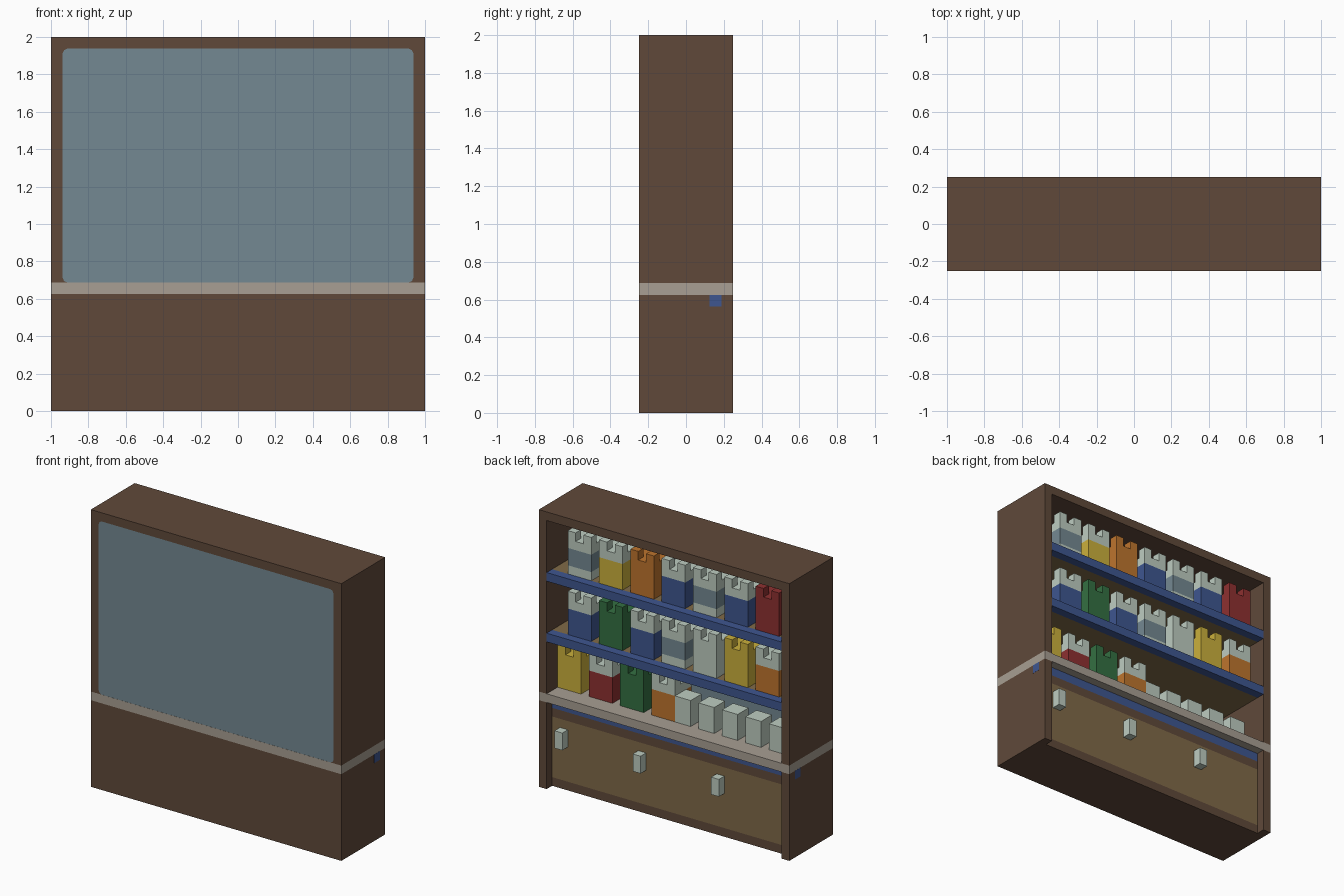
import bpy
import bmesh
from mathutils import Vector

cube = bpy.data.objects.get("Cube")
if cube:
    bpy.data.objects.remove(cube, do_unlink=True)

P = 1 / 16  # module used for every board thickness


def linear(c):
    c /= 255
    return c / 12.92 if c <= 0.04045 else ((c + 0.055) / 1.055) ** 2.4


def material(name, r, g, b):
    m = bpy.data.materials.new(name)
    m.use_nodes = True
    col = (linear(r), linear(g), linear(b), 1)
    m.diffuse_color = col
    m.node_tree.nodes["Principled BSDF"].inputs["Base Color"].default_value = col
    return m


WOOD = material("dark wood", 96, 73, 58)
STONE = material("counter stone", 168, 159, 147)
GLASS = material("grey blue", 116, 137, 146)
TAN = material("tan wood", 128, 106, 72)
BLUE = material("blue", 62, 86, 144)
WHITE = material("off white", 190, 205, 193)
YELLOW = material("yellow", 203, 176, 60)
ORANGE = material("orange", 190, 117, 46)
RED = material("red", 142, 48, 48)
GREEN = material("green", 52, 112, 66)


def make(name, boxes, mats):
    """One object from boxes given as (low corner, high corner, material index)."""
    bm = bmesh.new()
    for lo, hi, index in boxes:
        lo, hi = Vector(lo), Vector(hi)
        verts = bmesh.ops.create_cube(bm, size=1)["verts"]
        for v in verts:
            v.co = (lo + hi) / 2 + v.co * (hi - lo)
        for f in {f for v in verts for f in v.link_faces}:
            f.material_index = index
    mesh = bpy.data.meshes.new(name)
    bm.to_mesh(mesh)
    bm.free()
    for m in mats:
        mesh.materials.append(m)
    ob = bpy.data.objects.new(name, mesh)
    bpy.context.collection.objects.link(ob)
    return ob


def box(name, lo, hi, mat):
    return make(name, [(lo, hi, 0)], [mat])


W, D = 1.0, 0.25          # half width and half depth
IN = W - P                # inner half width
BACK = D - P              # recessed plane on the open side
C0, C1 = 10 * P, 11 * P   # counter bottom and top

# Carcass
for side, x in (("left", IN), ("right", -W)):
    box(side + "_lower_wall", (x, -D, 0), (x + P, D, C0), WOOD)
    box(side + "_upper_wall", (x, -D, C1), (x + P, D, 2), WOOD)
box("top_board", (-IN, -D, 2 - P), (IN, D, 2), WOOD)
box("bottom_board", (-IN, -D, 0), (IN, BACK, P), WOOD)
box("lower_front_board", (-IN, -D, P), (IN, -BACK, C0), WOOD)
box("counter", (-W, -D, C0), (W, D, C1), STONE)

# Large pane with small wooden corner fillets
box("front_pane", (-IN, -D + 0.001, C1), (IN, -BACK, 2 - P), GLASS)
bm = bmesh.new()
r = 0.025
for sx in (-1, 1):
    for z, sz in ((C1, 1), (2 - P, -1)):
        pts = [(0, 0), (r, 0), (r * 0.3, r * 0.3), (0, r)]
        vs = [bm.verts.new((sx * (IN - a), -D, z + sz * b)) for a, b in pts]
        f = bm.faces.new(vs)
        f.normal_update()
        if f.normal.y > 0:
            f.normal_flip()
mesh = bpy.data.meshes.new("pane_corners")
bm.to_mesh(mesh)
bm.free()
mesh.materials.append(WOOD)
bpy.context.collection.objects.link(bpy.data.objects.new("pane_corners", mesh))

# Drawer side: panel, rails and handles
box("drawer_panel", (-IN, BACK - P, P), (IN, BACK, 8 * P), TAN)
box("drawer_top_rail", (-IN, BACK - P, 8 * P), (IN, BACK, 9 * P), WOOD)
box("blue_rail", (-W - 0.001, BACK - P, 9 * P), (W + 0.001, BACK, C0), BLUE)
for i in range(3):
    x = (14 - 10 * i) * P
    box("drawer_handle", (x - P, BACK, 5 * P), (x, D, 7 * P), WHITE)

# Shelves with a blue edge
SHELF_TOPS = (25 * P, 18 * P)
for z in SHELF_TOPS:
    box("shelf", (-IN, -BACK, z - P), (IN, BACK, z), TAN)
    box("shelf_edge", (-IN, BACK, z - P), (IN, D, z), BLUE)


def jug(x, y, z, style):
    """Square jug with two raised spouts; x is its left side, y its outer face."""
    color, kind = style
    # layers: (bottom, top, material index)
    layers = {"plain": [(0, 4, 1)],
              "capped": [(0, 3, 1), (3, 4, 0)],
              "banded": [(0, 1, 0), (1, 3, 1), (3, 4, 0)]}[kind]
    boxes = [((x - 3 * P, y - 3 * P, z + a * P), (x, y, z + b * P), m)
             for a, b, m in layers]
    spout = layers[-1][2]
    for k in (0, 2):
        boxes.append(((x - (k + 1) * P, y - P, z + 4 * P),
                      (x - k * P, y, z + 5 * P), spout))
    make("jug", boxes, [WHITE, color])


blue, teal = (BLUE, "capped"), (GLASS, "banded")
rows = [
    (13, BACK, SHELF_TOPS[0], [teal, (YELLOW, "capped"), (ORANGE, "plain"), blue,
                               teal, blue, (RED, "plain")]),
    (13, BACK, SHELF_TOPS[1], [blue, (GREEN, "plain"), blue, teal, (WHITE, "plain"),
                               (YELLOW, "plain"), (ORANGE, "capped")]),
    (15, BACK - P, C1, [(YELLOW, "plain"), (RED, "capped"), (GREEN, "plain"),
                        (ORANGE, "capped")]),
]
for start, y, z, styles in rows:
    for i, style in enumerate(styles):
        jug((start - 4 * i) * P, y, z, style)

# Small cartons on the counter
for i in range(5):
    x = -3 * i * P
    box("carton", (x - 2 * P, BACK - 3 * P, C1), (x, BACK - P, C1 + 3 * P), WHITE)
